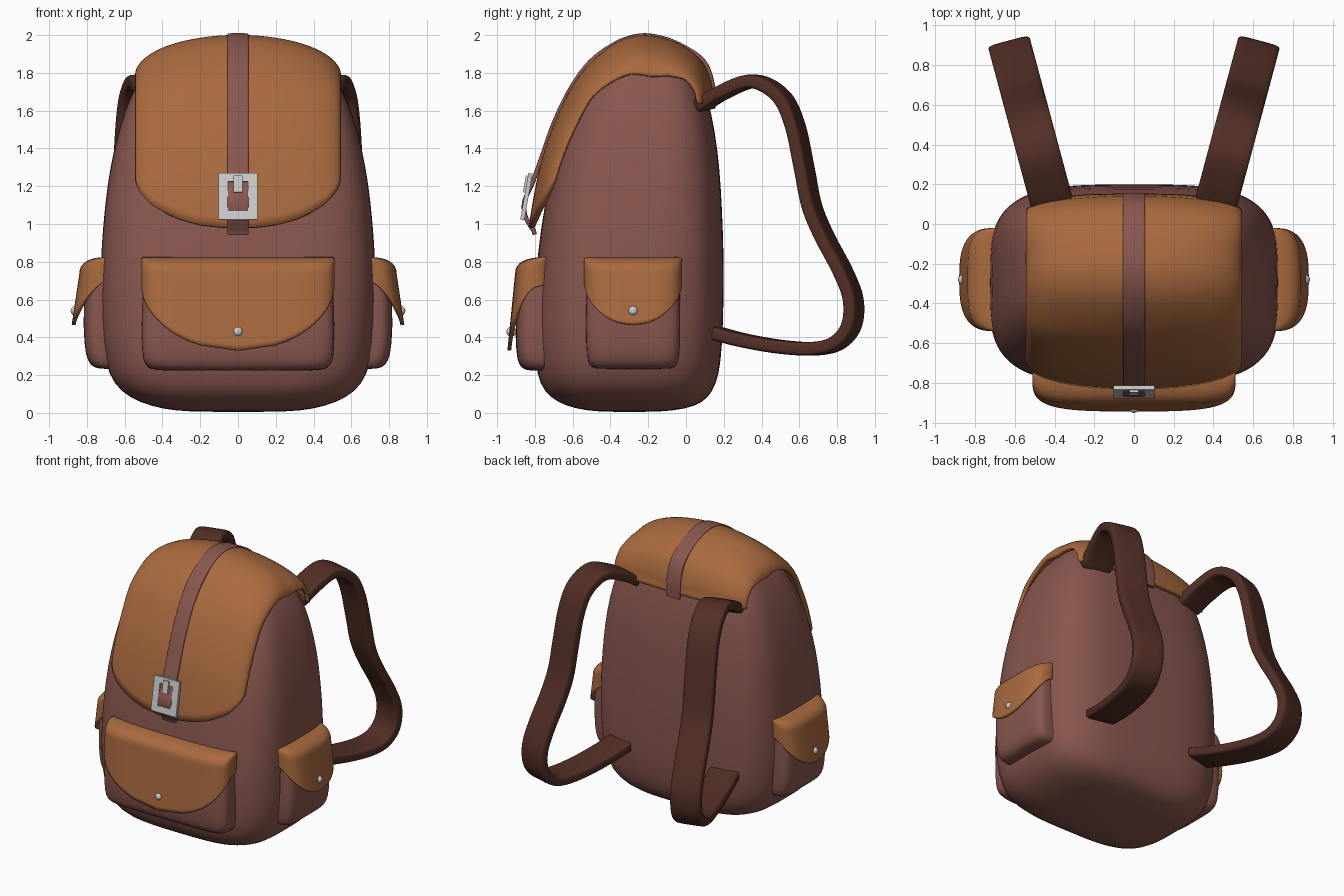
import bpy, bmesh
from math import sin, cos, pi, radians
from mathutils import Vector, Matrix

if "Cube" in bpy.data.objects:
    bpy.data.objects.remove(bpy.data.objects["Cube"])


def material(name, rgb):
    m = bpy.data.materials.new(name)
    m.diffuse_color = (*rgb, 1)
    m.use_nodes = True
    m.node_tree.nodes["Principled BSDF"].inputs["Base Color"].default_value = m.diffuse_color
    return m


BROWN = material("brown_canvas", (0.25, 0.095, 0.078))
TAN = material("tan_leather", (0.40, 0.145, 0.05))
DARK = material("dark_leather", (0.085, 0.028, 0.019))


def spow(v, p):
    return abs(v) ** p * (1 if v >= 0 else -1)


def smooth(pts, k=8):
    """Catmull-Rom resampling of a short list of points."""
    p = [Vector(q) for q in pts]
    p = [2 * p[0] - p[1]] + p + [2 * p[-1] - p[-2]]
    out = []
    for a, b, c, d in zip(p, p[1:], p[2:], p[3:]):
        for i in range(k):
            t = i / k
            out.append(0.5 * (2 * b + (c - a) * t + (2 * a - 5 * b + 4 * c - d) * t * t
                              + (3 * b - a - 3 * c + d) * t ** 3))
    return out + [p[-2]]


def skin(name, rows, mat, closed=True, mirror=False, subsurf=0, wrap=None, solid=0):
    """Bridge rows of points; closed rows become a capped tube, open ones a sheet."""
    bm = bmesh.new()
    vs = [[bm.verts.new(p) for p in r] for r in rows]
    n = len(rows[0])
    for a, b in zip(vs, vs[1:]):
        for i in range(n if closed else n - 1):
            j = (i + 1) % n
            bm.faces.new((a[i], a[j], b[j], b[i]))
    if closed:
        bm.faces.new(vs[0])
        bm.faces.new(vs[-1])
    bmesh.ops.recalc_face_normals(bm, faces=bm.faces)
    return finish(name, bm, mat, mirror, subsurf, wrap, solid)


def finish(name, bm, mat=None, mirror=False, subsurf=0, wrap=None, solid=0):
    me = bpy.data.meshes.new(name)
    bm.to_mesh(me)
    bm.free()
    ob = bpy.data.objects.new(name, me)
    bpy.context.collection.objects.link(ob)
    if mat:
        me.materials.append(mat)
    if wrap:
        m = ob.modifiers.new("wrap", 'SHRINKWRAP')
        m.target, m.wrap_mode, m.offset = wrap, 'OUTSIDE', 0.02
    if solid:
        m = ob.modifiers.new("solid", 'SOLIDIFY')
        m.thickness, m.offset = solid, 0
    if mirror:
        ob.modifiers.new("mirror", 'MIRROR')
    if subsurf:
        m = ob.modifiers.new("subsurf", 'SUBSURF')
        m.levels = m.render_levels = subsurf
    bpy.ops.object.select_all(action='DESELECT')
    bpy.context.view_layer.objects.active = ob
    ob.select_set(True)
    bpy.ops.object.shade_smooth_by_angle(angle=radians(45))
    return ob


def pouch(name, rows, n, **kw):
    """Loft of superellipses, rows are (z, x0, x1, y0, y1)."""
    rings = []
    for z, x0, x1, y0, y1 in rows:
        rings.append([((x0 + x1) / 2 + (x1 - x0) / 2 * spow(cos(a), 2 / n),
                       (y0 + y1) / 2 + (y1 - y0) / 2 * spow(sin(a), 2 / n), z)
                      for a in [2 * pi * (i + 0.5) / 64 for i in range(64)]])
    return skin(name, rings, BROWN, subsurf=1, **kw)


def ribbon(name, path, hw, ht, mat, mtx=Matrix(), **kw):
    """Sweep a rounded rectangle along a path given in the y-z plane."""
    pts = smooth(path)
    rings = []
    for i, p in enumerate(pts):
        d = (pts[min(i + 1, len(pts) - 1)] - pts[max(i - 1, 0)]).normalized()
        end = 0.88 if i in (0, len(pts) - 1) else 1
        rings.append([mtx @ Vector((hw * end * spow(cos(a), 0.35),
                                    p.x - d.y * ht * end * spow(sin(a), 0.35),
                                    p.y + d.x * ht * end * spow(sin(a), 0.35)))
                      for a in [2 * pi * (k + 0.5) / 20 for k in range(20)]])
    return skin(name, rings, mat, **kw)


# main bag: (z, half width, front y, back y)
body = [(0.004, .25, -.45, -.15), (0.02, .40, -.58, .0), (0.055, .52, -.68, .09), (0.11, .62, -.75, .14),
        (0.2, .685, -.79, .175), (0.35, .722, -.805, .192), (0.6, .732, -.805, .2), (0.85, .726, -.785, .2),
        (1.1, .705, -.75, .19), (1.3, .678, -.705, .178), (1.5, .632, -.645, .152), (1.65, .582, -.58, .12),
        (1.78, .515, -.49, .07), (1.87, .43, -.41, .0), (1.93, .3, -.33, -.08), (1.95, .12, -.27, -.16)]
bag = pouch("bag_body", [(z, -w, w, f, b) for z, w, f, b in body], 3.6)

# big top flap: centre profile (y, z, droop of the sides)
prof = [(.13, 1.64, .07), (.122, 1.74, .09), (.075, 1.85, .13), (-.02, 1.93, .17), (-.13, 1.973, .2),
        (-.24, 1.985, .2), (-.36, 1.95, .18), (-.48, 1.855, .14), (-.585, 1.73, .11), (-.675, 1.55, .1),
        (-.74, 1.37, .09), (-.785, 1.18, .08), (-.82, .975, .08)]
P = smooth(prof, 40)
cols = []
for c in range(41):
    phi = pi * (c / 40 - 0.5)
    low = 1.25 - 0.27 * cos(phi)
    cut = next((i for i in range(240, len(P)) if P[i].y <= low), len(P) - 2)
    col = []
    for r in range(49):
        i = min(round(cut * r / 48), len(P) - 2)
        p, d = P[i], P[i + 1] - P[i]
        nrm = Vector((d.y, -d.x)).normalized()       # inward normal is +nrm
        drop = p.z * (1 - cos(phi))
        inward = Vector((-.26, 1.4)) - Vector((p.x, p.y))
        if nrm.dot(inward) < 0:
            nrm = -nrm
        col.append((0.53 * sin(phi), p.x + nrm.x * drop, p.y + nrm.y * drop))
    cols.append(col)
skin("top_flap", cols, TAN, closed=False, wrap=bag, solid=0.03)

# centre strap over the flap, bulging through the buckle
path = [(.145, 1.61)] + [(y + (.018 if y > 0 else -.018 if y < -.4 else 0), z + (.012 if z > 1.8 else 0))
                         for y, z, _ in prof[1:11]]
path += [(-.812, 1.22), (-.855, 1.12), (-.85, 1.04), (-.81, .97), (-.80, .945)]
ribbon("centre_strap", path, .056, .012, BROWN)


# buckle frame and prong
def add_box(bm, size, loc):
    m = Matrix.Translation(loc) @ Matrix.Diagonal((*size, 1))
    bmesh.ops.create_cube(bm, size=1, matrix=m)


bm = bmesh.new()
for s in (-1, 1):
    add_box(bm, (.05, .022, .25), (s * .078, 0, 0))
    add_box(bm, (.106, .022, .045), (0, 0, s * .1025))
add_box(bm, (.045, .02, .09), (0, -.012, .065))
buckle = finish("buckle", bm)
buckle.location = (0, -.845, 1.145)
buckle.rotation_euler = (radians(-10), 0, 0)

# front pocket and pair of side pockets
front = [(.222, .40, -.82), (.23, .46, -.86), (.255, .495, -.885), (.31, .51, -.9), (.5, .512, -.905),
         (.72, .5, -.885), (.785, .485, -.86), (.80, .44, -.82)]
pouch("front_pocket", [(z, -w, w, f, -.6) for z, w, f in front], 6)
side = [(.232, .72, .19), (.24, .765, .22), (.27, .795, .24), (.35, .815, .25), (.55, .82, .25),
        (.72, .805, .245), (.785, .785, .235), (.80, .74, .2)]
pouch("side_pocket", [(z, .55, x, -.28 - w, -.28 + w) for z, x, w in side], 4.5, mirror=True)


def pocket_flap(name, hw, n, c, b, depth, flare, mtx, **kw):
    """Curled lid: local x is width, -y is outward, lower edge is a half ellipse."""
    cols = []
    for i in range(41):
        a = pi * i / 40
        s, d = spow(cos(a), 2 / n), abs(sin(a)) ** (2 / n)
        low = c - b * (max(0, 1 - s * s)) ** 0.5
        col = []
        for k in range(9):
            q = pi / 2 * k / 8
            col.append(mtx @ Vector((hw * s, -depth * d * sin(q) ** .8, .735 + .08 * cos(q) ** .8)))
        for k in range(1, 15):
            z = .735 + (low - .735) * k / 14
            col.append(mtx @ Vector((hw * s, -(depth + flare * (.735 - z)) * d, z)))
        cols.append(col)
    return skin(name, cols, TAN, closed=False, solid=0.02, **kw)


pocket_flap("front_pocket_flap", .502, 5.5, .68, .35, .155, .10, Matrix.Translation((0, -.74, 0)))
pocket_flap("side_pocket_flap", .25, 3.6, .70, .235, .145, .15,
            Matrix.Translation((.685, -.28, 0)) @ Matrix.Rotation(pi / 2, 4, 'Z'), mirror=True)

# metal studs
for name, loc, mir in (("front_stud", (0, -.925, .43), False), ("side_stud", (.86, -.28, .54), True)):
    bm = bmesh.new()
    bmesh.ops.create_uvsphere(bm, u_segments=20, v_segments=12, radius=.026, matrix=Matrix.Translation(loc))
    finish(name, bm, mirror=mir)

# shoulder straps, splayed outward
loop = [(.07, 1.62), (.2, 1.70), (.36, 1.755), (.5, 1.68), (.575, 1.53), (.625, 1.3), (.665, 1.1), (.73, .94),
        (.83, .75), (.885, .6), (.875, .46), (.80, .37), (.68, .34), (.5, .35), (.3, .385), (.13, .43)]
ribbon("shoulder_strap", [(y / .966, z) for y, z in loop], .108, .036, DARK,
       Matrix.Translation((.385, 0, 0)) @ Matrix.Rotation(radians(-15), 4, 'Z'), mirror=True)
